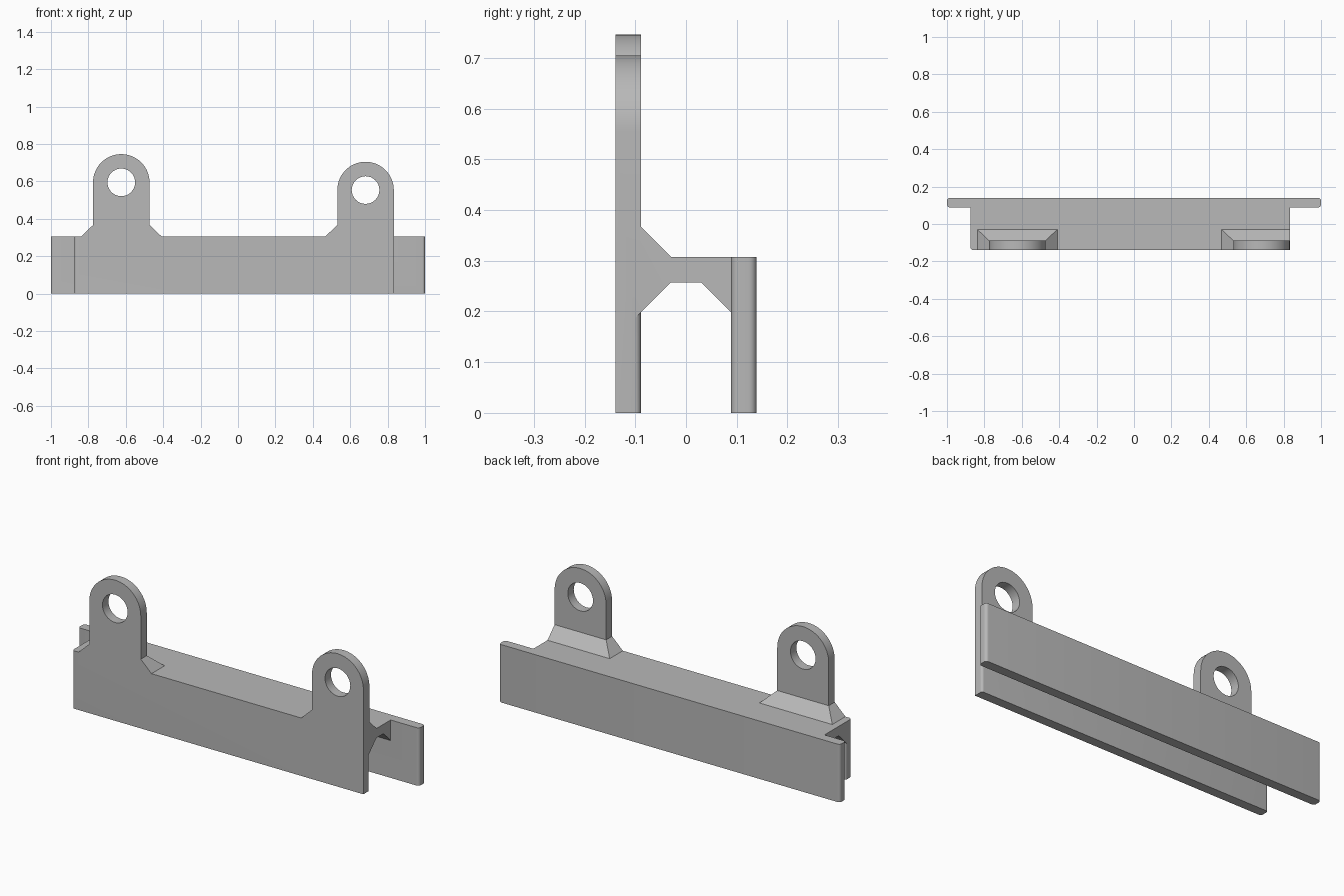
import bpy
import bmesh
from math import sin, cos, pi
from mathutils import Vector

cube = bpy.data.objects.get("Cube")
if cube:
    bpy.data.objects.remove(cube, do_unlink=True)

grey = bpy.data.materials.new("plain_grey")
grey.use_nodes = True
grey.diffuse_color = (0.48, 0.48, 0.48, 1)
grey.node_tree.nodes["Principled BSDF"].inputs["Base Color"].default_value = (0.48, 0.48, 0.48, 1)

FRONT, BACK = -0.139, 0.139
THICK = 0.05
LEFT_END, RIGHT_END = -0.875, 0.833
TOP = 0.307
FLARE = 0.06


def loft(name, rings):
    """Solid through a stack of matching closed rings."""
    bm = bmesh.new()
    loops = [[bm.verts.new(p) for p in ring] for ring in rings]
    n = len(loops[0])
    for a, b in zip(loops, loops[1:]):
        for i in range(n):
            j = (i + 1) % n
            bm.faces.new((a[i], a[j], b[j], b[i]))
    bm.faces.new(loops[0][::-1])
    bm.faces.new(loops[-1])
    bmesh.ops.recalc_face_normals(bm, faces=bm.faces)
    mesh = bpy.data.meshes.new(name)
    bm.to_mesh(mesh)
    bm.free()
    mesh.materials.append(grey)
    obj = bpy.data.objects.new(name, mesh)
    bpy.context.collection.objects.link(obj)
    return obj


def arc(cx, cy, r, start, end, steps):
    return [(cx + r * cos(start + (end - start) * i / steps),
             cy + r * sin(start + (end - start) * i / steps)) for i in range(steps + 1)]


def plate(name, x0, x1, y0, y1, radii):
    """Upright plate; radii run counter-clockwise from the (x0, y0) corner."""
    ring = []
    for k, (r, x, y, sx, sy) in enumerate(zip(
            radii, (x0, x1, x1, x0), (y0, y0, y1, y1), (1, -1, -1, 1), (1, 1, -1, -1))):
        if r:
            a = pi + k * pi / 2
            ring += arc(x + sx * r, y + sy * r, r, a, a + pi / 2, 6)
        else:
            ring.append((x, y))
    return loft(name, [[(x, y, z) for x, y in ring] for z in (0, TOP)])


def combine(base, other, operation):
    mod = base.modifiers.new(operation.lower(), 'BOOLEAN')
    mod.operation = operation
    mod.solver = 'EXACT'
    mod.object = other
    bpy.context.view_layer.objects.active = base
    bpy.ops.object.modifier_apply(modifier=mod.name)
    bpy.data.objects.remove(other, do_unlink=True)


# Long back plate and shorter front plate with softened upright edges
bracket = plate("mounting_bracket", -1, 1, BACK - THICK, BACK, (0.015,) * 4)
front_plate = plate("front_plate", LEFT_END, RIGHT_END, FRONT, FRONT + THICK,
                    (0.015, 0, 0.012, 0.012))

# Bridge between the plates, gusseted underneath
half = [(0.03, 0.257), (0.105, 0.182), (0.105, TOP)]
section = half + [(-y, z) for y, z in reversed(half)]
bridge = loft("bridge", [[(x, y, z) for y, z in section] for x in (LEFT_END, RIGHT_END)])
parts = [front_plate, bridge]

# Pierced lugs with flared feet; the right lug is flush with the end
holes = []
for side, cx, cz, flare_right in (("left", -0.624, 0.595, FLARE + 0.003),
                                  ("right", 0.682, 0.554, 0)):
    r = 0.151
    x0, x1 = cx - r, cx + r
    outline = [(x0, 0.28), (x1, 0.28)] + arc(cx, cz, r, 0, pi, 32)
    parts.append(loft(side + "_lug", [[(x, y, z) for x, z in outline]
                                      for y in (FRONT, FRONT + THICK)]))
    rings = []
    for z, grow in ((0.28, 1), (TOP, 1), (TOP + FLARE, 0)):
        a, b = x0 - grow * (FLARE + 0.003), x1 + grow * flare_right
        y = FRONT + THICK + grow * FLARE
        rings.append([(a, FRONT, z), (b, FRONT, z), (b, y, z), (a, y, z)])
    parts.append(loft(side + "_lug_foot", rings))
    circle = arc(cx, cz, 0.074, 0, 2 * pi, 32)[:-1]
    hole = loft(side + "_hole_cutter", [[(x, y, z) for x, z in circle]
                                        for y in (FRONT - 0.1, FRONT + 0.2)])
    hole.hide_render = True
    holes.append(hole)

for part in parts:
    combine(bracket, part, 'UNION')
for hole in holes:
    combine(bracket, hole, 'DIFFERENCE')

# Tidy flat regions and keep hard edges crisp
bm = bmesh.new()
bm.from_mesh(bracket.data)
bmesh.ops.remove_doubles(bm, verts=bm.verts, dist=0.0001)
bmesh.ops.dissolve_limit(bm, angle_limit=0.01, verts=bm.verts, edges=bm.edges)
bm.to_mesh(bracket.data)
bm.free()
bpy.ops.object.select_all(action='DESELECT')
bracket.select_set(True)
bpy.context.view_layer.objects.active = bracket
bpy.ops.object.shade_smooth_by_angle(angle=pi / 6)
